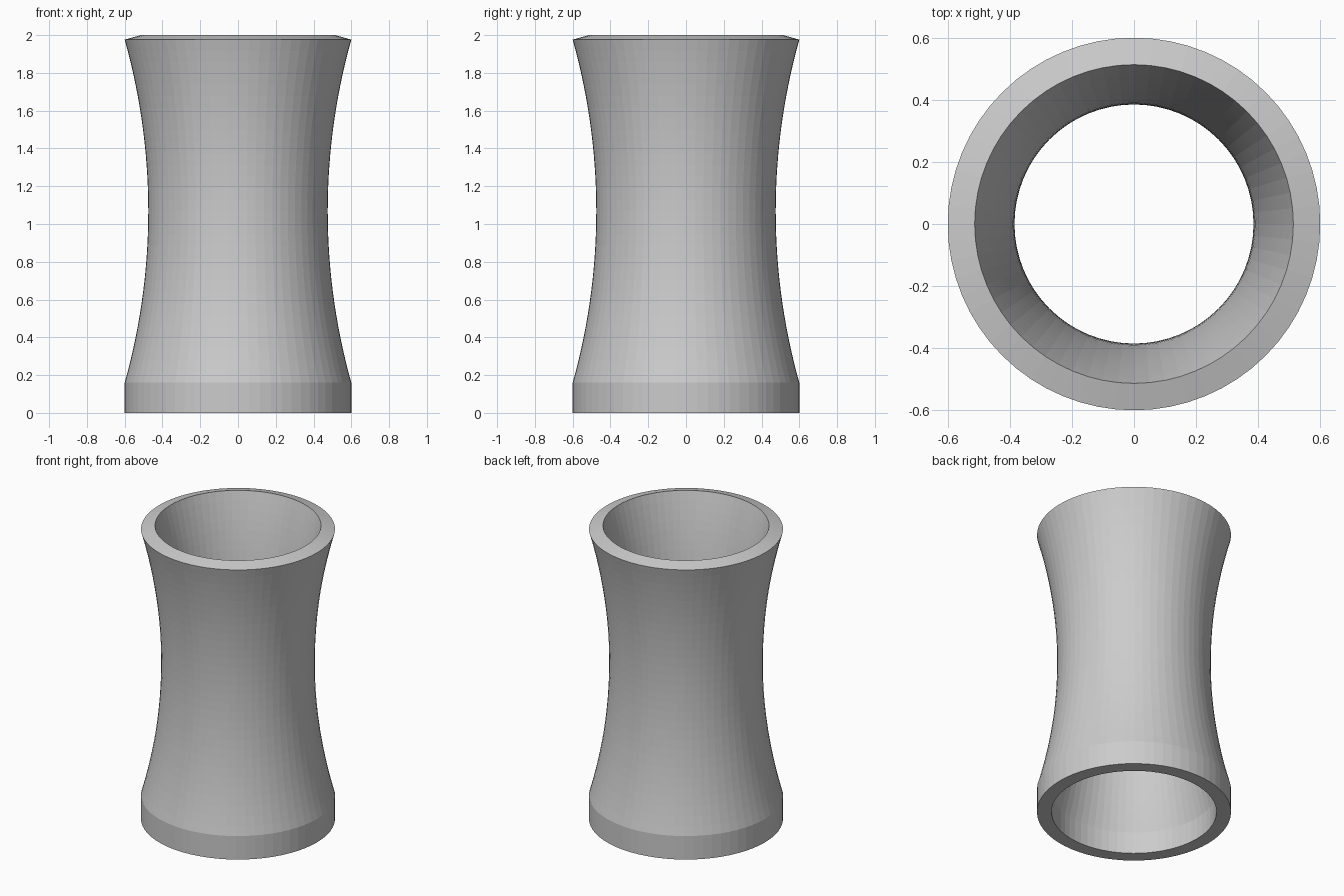
import bpy, bmesh
from math import sin, cos, acos, asin, pi

if "Cube" in bpy.data.objects:
    bpy.data.objects.remove(bpy.data.objects["Cube"])

SEGMENTS = 64
STEPS = 30
RIM, WAIST, WALL = 0.6, 0.475, 0.09
BASE_TOP, RIM_Z = 0.16, 1.976

# Concave side: one arc bulging inwards, with a parallel inner arc
mid = (BASE_TOP + RIM_Z) / 2
half = (RIM_Z - BASE_TOP) / 2
sag = RIM - WAIST
arc_r = (half**2 + sag**2) / (2 * sag)
centre = WAIST + arc_r
tilt = asin(half / arc_r)


def arc(radius, start, end):
    pts = []
    for i in range(STEPS + 1):
        a = start + (end - start) * i / STEPS
        pts.append((centre - radius * cos(a), mid + radius * sin(a)))
    return pts


inner_r = arc_r + WALL
inner_start = -acos((centre - (RIM - WALL)) / inner_r)
outer = [(RIM, 0)] + arc(arc_r, -tilt, tilt)
inner = [(RIM - WALL, 0)] + arc(inner_r, inner_start, tilt)
profile = outer + inner[::-1]

# Revolve the closed wall section into an open tube
bm = bmesh.new()
rings = []
for r, z in profile:
    rings.append([bm.verts.new((r * cos(2 * pi * s / SEGMENTS),
                                r * sin(2 * pi * s / SEGMENTS), z))
                  for s in range(SEGMENTS)])
for k, ring in enumerate(rings):
    nxt = rings[(k + 1) % len(rings)]
    for s in range(SEGMENTS):
        t = (s + 1) % SEGMENTS
        bm.faces.new((ring[s], ring[t], nxt[t], nxt[s]))
bmesh.ops.recalc_face_normals(bm, faces=bm.faces)

mesh = bpy.data.meshes.new("flared_tube")
bm.to_mesh(mesh)
bm.free()
tube = bpy.data.objects.new("flared_tube", mesh)
bpy.context.collection.objects.link(tube)
